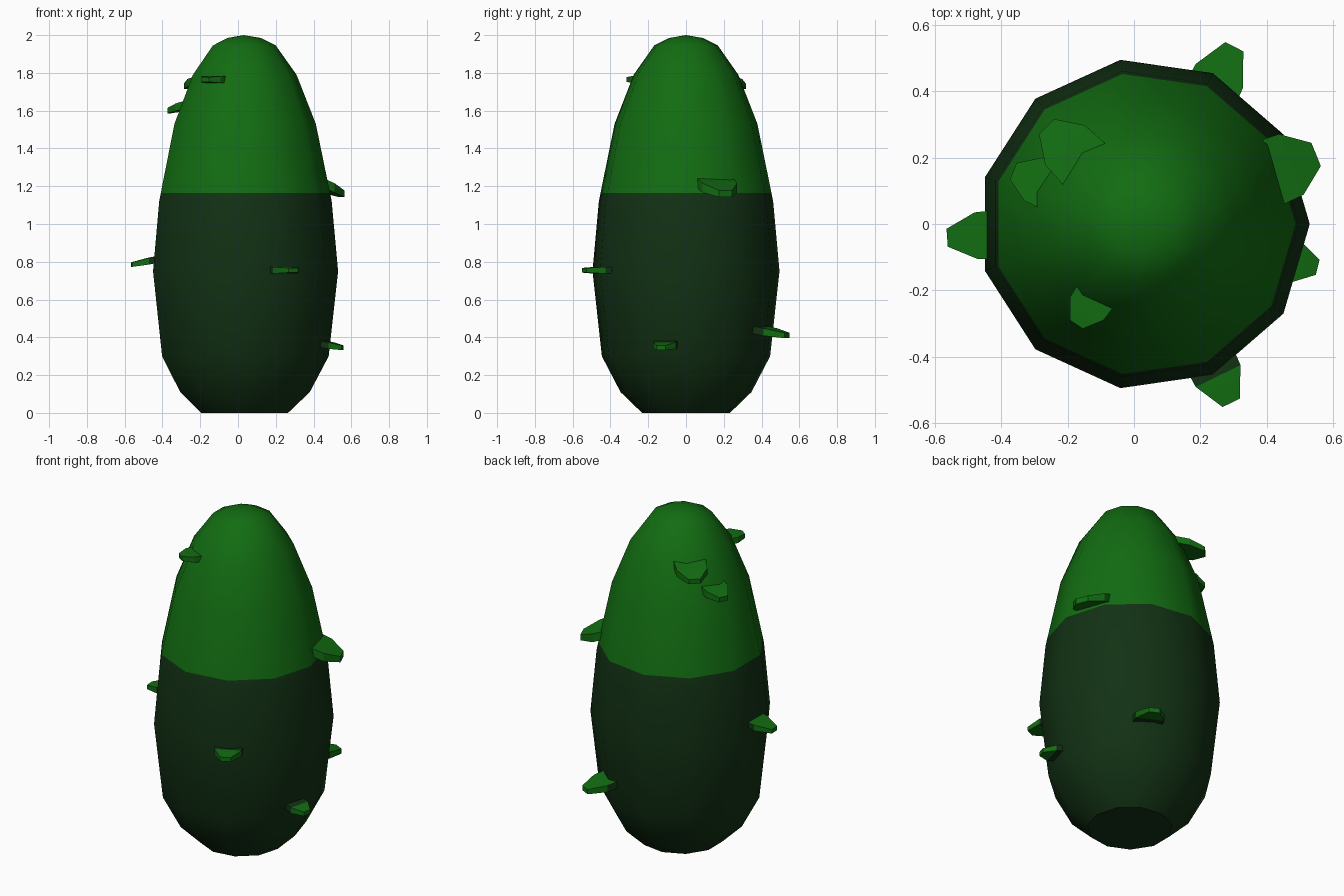
import bpy, bmesh, math
from mathutils import Vector

cube = bpy.data.objects.get("Cube")
if cube:
    bpy.data.objects.remove(cube, do_unlink=True)


def material(name, color):
    m = bpy.data.materials.new(name)
    m.use_nodes = True
    m.diffuse_color = color
    m.node_tree.nodes["Principled BSDF"].inputs["Base Color"].default_value = color
    return m


BRIGHT = material("bright green", (0.006, 0.15, 0.006, 1))
DARK = material("dark green", (0.006, 0.031, 0.007, 1))
AXIS_X = 0.03   # the body sits slightly off centre
SPLIT = 1.165   # height where the dark lower half ends


def finish(name, bm, angle):
    bmesh.ops.recalc_face_normals(bm, faces=bm.faces)
    mesh = bpy.data.meshes.new(name)
    bm.to_mesh(mesh)
    bm.free()
    mesh.materials.append(BRIGHT)
    mesh.materials.append(DARK)
    obj = bpy.data.objects.new(name, mesh)
    bpy.context.collection.objects.link(obj)
    bpy.ops.object.select_all(action='DESELECT')
    obj.select_set(True)
    bpy.context.view_layer.objects.active = obj
    bpy.ops.object.shade_smooth_by_angle(angle=math.radians(angle))
    return obj


def build_body():
    # Eleven-sided lathe of (radius, height), coloured in two bands
    profile = [(0.235, 0), (0.35, 0.11), (0.45, 0.3), (0.5, 0.75), (0.466, 1.12),
               (0.457, SPLIT), (0.382, 1.53), (0.28, 1.79), (0.17, 1.945), (0.09, 1.985)]
    sides = 11
    bm = bmesh.new()
    rings = []
    for r, z in profile:
        rings.append([bm.verts.new((AXIS_X + r * math.cos(math.tau * i / sides),
                                    r * math.sin(math.tau * i / sides), z))
                      for i in range(sides)])
    for low, high in zip(rings, rings[1:]):
        for i in range(sides):
            j = (i + 1) % sides
            bm.faces.new((low[i], low[j], high[j], high[i]))
    bm.faces.new(rings[0][::-1])
    top = bm.verts.new((AXIS_X, 0, 2))
    for i in range(sides):
        bm.faces.new((rings[-1][i], rings[-1][(i + 1) % sides], top))
    for f in bm.faces:
        f.material_index = int(f.calc_center_median().z < SPLIT)
    finish("body", bm, 42)


def build_scale(name, angle, r_in, r_out, z_in, z_out, width, thick, paint):
    # Tapered leaf: root row inside the body, shoulder row, narrow tip row
    a = math.radians(angle)
    out = Vector((math.cos(a), math.sin(a), 0))
    side = Vector((-math.sin(a), math.cos(a), 0))
    bm = bmesh.new()
    rows = []
    for t, w, h in ((0, 0.5, 1), (0.55, 0.47, 1), (1, 0.18, 0.7)):
        mid = Vector((AXIS_X, 0, z_in + (z_out - z_in) * t)) + out * (r_in + (r_out - r_in) * t)
        rows.append([bm.verts.new(mid + side * (s * w * width) + Vector((0, 0, u * h * thick / 2)))
                     for s, u in ((-1, -1), (1, -1), (1, 1), (-1, 1))])
    for k in range(2):
        for i in range(4):
            j = (i + 1) % 4
            f = bm.faces.new((rows[k][i], rows[k][j], rows[k + 1][j], rows[k + 1][i]))
            # Mixed scales keep a bright top; dark ones have only a bright tip
            f.material_index = int(k == 0 and (paint == "dark" or (paint == "mixed" and i != 2)))
    bm.faces.new(rows[0])
    bm.faces.new(rows[-1])
    finish(name, bm, 25)


build_body()

# angle, inner and outer radius, inner and outer height, width, thickness
build_scale("upper_left_scale", 22, 0.38, 0.56, 1.23, 1.16, 0.21, 0.05, "bright")
build_scale("back_low_scale", 63, 0.38, 0.6, 0.45, 0.41, 0.17, 0.04, "mixed")
build_scale("left_low_scale", -14, 0.4, 0.54, 0.37, 0.345, 0.13, 0.035, "dark")
build_scale("front_middle_scale", -64, 0.4, 0.6, 0.755, 0.755, 0.16, 0.035, "dark")
build_scale("right_middle_scale", 184, 0.4, 0.595, 0.825, 0.785, 0.15, 0.035, "mixed")
build_scale("front_top_scale", -124, 0.24, 0.365, 1.765, 1.765, 0.13, 0.035, "bright")
build_scale("right_upper_scale", 158, 0.28, 0.425, 1.64, 1.6, 0.15, 0.04, "bright")
build_scale("back_upper_scale", 135, 0.24, 0.415, 1.77, 1.73, 0.18, 0.04, "bright")
